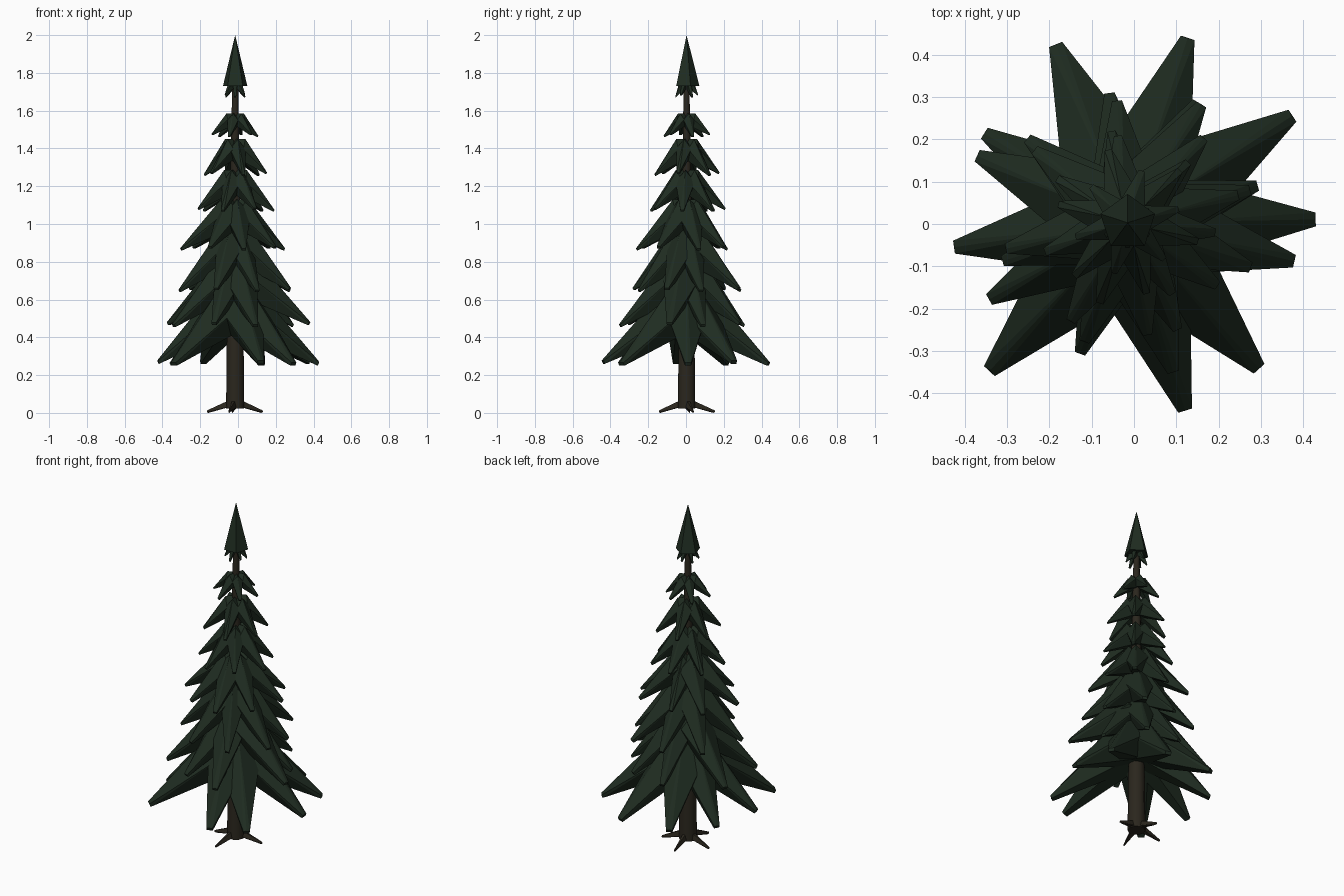
import bpy, bmesh, math
from mathutils import Vector

if "Cube" in bpy.data.objects:
    bpy.data.objects.remove(bpy.data.objects["Cube"])

CX, CY = -0.015, 0.003          # trunk axis


def material(name, rgb):
    m = bpy.data.materials.new(name)
    m.diffuse_color = (*rgb, 1)
    m.use_nodes = True
    m.node_tree.nodes["Principled BSDF"].inputs["Base Color"].default_value = m.diffuse_color
    return m


GREEN = material("dark needle green", (0.0135, 0.025, 0.0150))
BROWN = material("dark bark brown", (0.0235, 0.0195, 0.0125))


def finish(bm, name, mat):
    bmesh.ops.recalc_face_normals(bm, faces=bm.faces)
    me = bpy.data.meshes.new(name)
    bm.to_mesh(me)
    bm.free()
    me.materials.append(mat)
    ob = bpy.data.objects.new(name, me)
    ob.location = (CX, CY, 0)
    bpy.context.collection.objects.link(ob)
    return ob


def add_hull(bm, points):
    verts = [bm.verts.new(p) for p in points]
    res = bmesh.ops.convex_hull(bm, input=verts)
    loose = [v for v in res["geom_interior"] if isinstance(v, bmesh.types.BMVert)]
    bmesh.ops.delete(bm, geom=loose, context='VERTS')


def add_branch(bm, angle, R, z_top, z_tip):
    """Drooping wedge: ridge on top, two flanks, blunt tip."""
    H = z_top - z_tip
    r0, r1 = 0.015, 0.025 + 0.18 * R
    tw = 0.003 + 0.03 * R
    th = 0.006 + 0.045 * R
    w = tw + 0.29 * (R - r1)
    pts = [(r0, 0, z_top), (r1, 0, z_top), (R - 0.004, 0, z_tip + th)]
    for s in (-1, 1):
        pts += [(r1, s * w, z_top - 0.28 * H),
                (r0, s * w * 0.6, z_top - 0.22 * H),
                (r0, s * w * 0.5, z_top - 0.55 * H),
                (R, s * tw, z_tip + th * 0.6),
                (R - 0.3 * th, s * tw, z_tip)]
    a = math.radians(angle)
    c, s = math.cos(a), math.sin(a)
    add_hull(bm, [(x * c - y * s, x * s + y * c, z) for x, y, z in pts])


# Evenly spread ring of branches with slightly varied reach
def ring(start, count, reach):
    return [(start + 360 * i / count, reach * (1 + 0.03 * math.sin(2.4 * i))) for i in range(count)]


# Branch tiers: top height, tip height, [(angle, reach)]
tiers = {
    "branch_tier_1": (0.67, 0.25, [(1, .445), (33, .465), (72, .46), (112, .455), (148, .40),
                                   (188, .415), (227, .48), (287, .465), (312, .465)]),
    "branch_tier_2": (0.83, 0.455, [(16, .32), (60, .33), (98, .31), (156, .39), (209, .375),
                                    (250, .33), (287, .37), (347, .405)]),
    "branch_tier_3": (0.98, 0.64, [(15, .30), (58, .33), (95, .29), (140, .31), (197, .31),
                                   (250, .30), (295, .28), (340, .31)]),
    "branch_tier_4": (1.13, 0.86, [(14, .27), (48, .27), (100, .22), (142, .28), (192, .295),
                                   (240, .27), (280, .27), (325, .26)]),
    "branch_tier_5": (1.285, 1.065, ring(45, 7, .203)),
    "branch_tier_6": (1.45, 1.255, ring(45, 6, .175)),
    "branch_tier_7": (1.585, 1.46, ring(15, 6, .125)),
    "branch_tier_8": (1.76, 1.67, ring(30, 6, .06)),
}
for name, (z_top, z_tip, spread) in tiers.items():
    bm = bmesh.new()
    for i, (angle, reach) in enumerate(spread):
        add_branch(bm, angle, reach, z_top, z_tip + 0.01 * (i % 2))
    finish(bm, name, GREEN)

# Pointed crown
bm = bmesh.new()
base = [(0.068 * math.cos(a), 0.068 * math.sin(a), 1.73)
        for a in (math.radians(18 + 72 * i) for i in range(5))]
add_hull(bm, base + [(0, 0, 2.0)])
finish(bm, "crown", GREEN)

# Tapered trunk
bm = bmesh.new()
N = 10
profile = [(0.048, 0.022), (0.045, 0.35), (0.036, 0.8), (0.025, 1.25), (0.015, 1.78)]
rings = [[bm.verts.new((r * math.cos(math.tau * k / N), r * math.sin(math.tau * k / N), z))
          for k in range(N)] for r, z in profile]
for lo, hi in zip(rings, rings[1:]):
    for k in range(N):
        bm.faces.new((lo[k], lo[(k + 1) % N], hi[(k + 1) % N], hi[k]))
bm.faces.new(rings[0])
bm.faces.new(rings[-1])
trunk = finish(bm, "trunk", BROWN)
for p in trunk.data.polygons:
    p.use_smooth = abs(p.normal.z) < 0.5

# Splayed roots
bm = bmesh.new()
for angle, reach in ((14, .15), (96, .15), (174, .15), (257, .15)):
    a = math.radians(angle)
    out, side = Vector((math.cos(a), math.sin(a), 0)), Vector((-math.sin(a), math.cos(a), 0))
    pts = []
    for r, w, lo, hi in ((0.02, 0.018, 0.035, 0.072), (0.075, 0.012, 0.024, 0.046), (reach, 0.003, 0.004, 0.013)):
        for s in (-1, 1):
            pts += [out * r + side * s * w + Vector((0, 0, lo)),
                    out * r + side * s * w * 0.5 + Vector((0, 0, hi))]
    # drooping root tip touches the ground
    pts.append(out * (reach - 0.008))
    add_hull(bm, pts)
finish(bm, "roots", BROWN)
